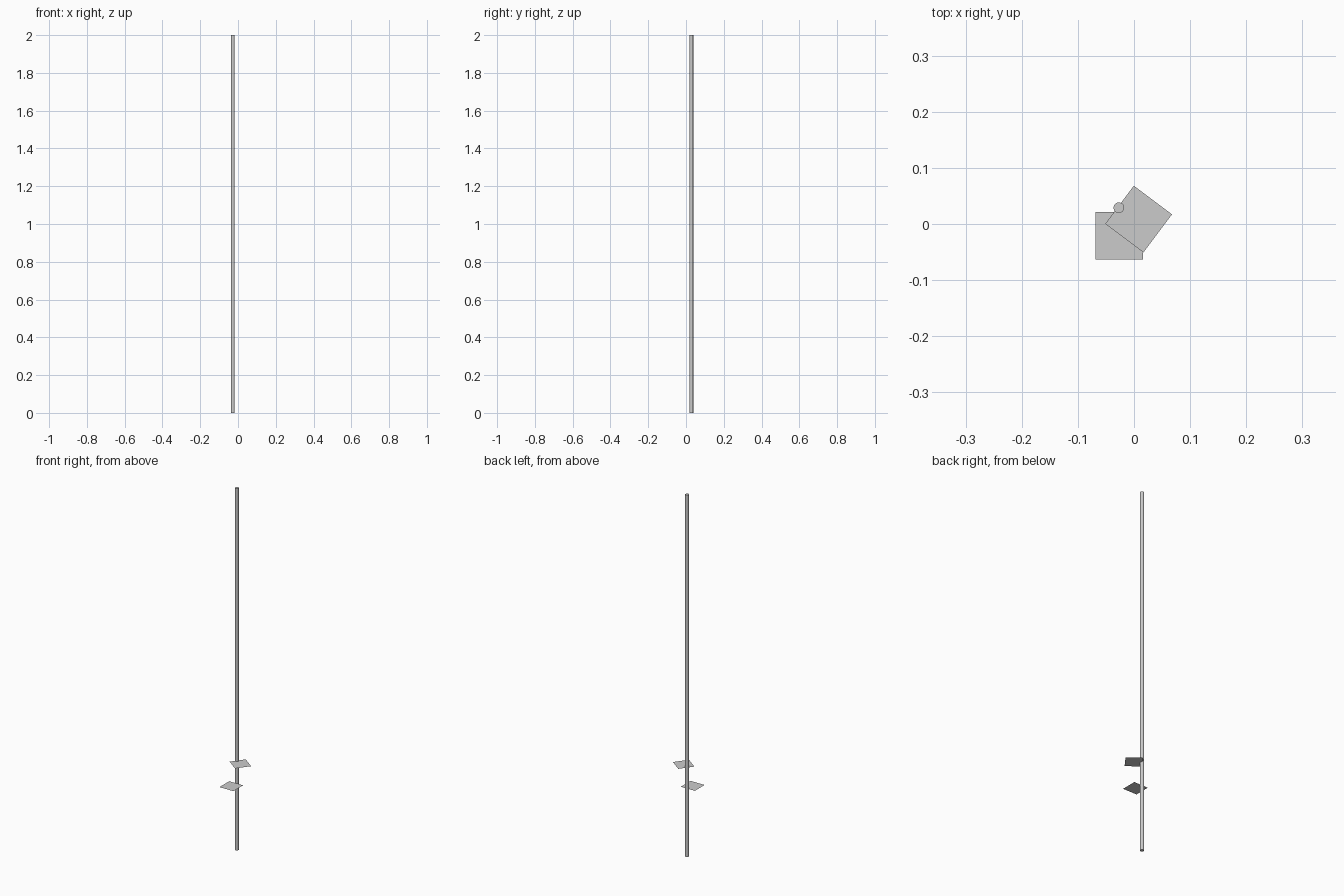
import bpy
import math

if "Cube" in bpy.data.objects:
    bpy.data.objects.remove(bpy.data.objects["Cube"])


# Slender round pole
bpy.ops.mesh.primitive_cylinder_add(vertices=32, radius=0.0095, depth=2,
                                    location=(-0.027, 0.029, 1))
pole = bpy.context.object
pole.name = "pole"
bpy.ops.object.shade_smooth_by_angle(angle=math.radians(40))


# Thin square plates, each a single flat sheet
def plate(name, x, y, z, turn):
    bpy.ops.mesh.primitive_plane_add(size=0.085, location=(x, y, z),
                                     rotation=(0, 0, turn))
    bpy.context.object.name = name


plate("lower_plate", -0.0265, -0.021, 0.37, 0)
plate("upper_plate", 0.0083, 0.0087, 0.491, math.atan2(-0.051, 0.068))
